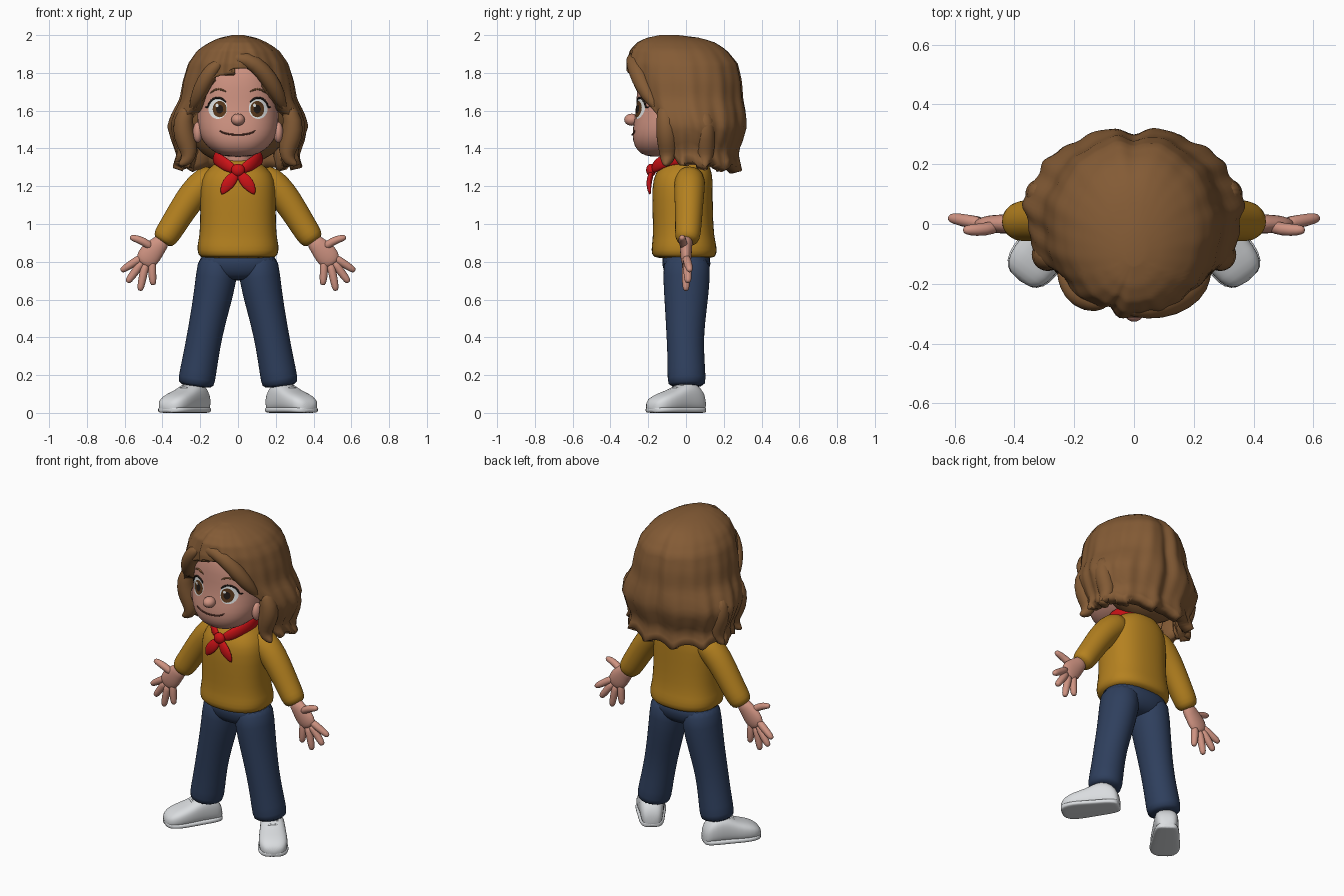
import bpy, bmesh, math
from mathutils import Vector
from mathutils.bvhtree import BVHTree

old = bpy.data.objects.get("Cube")
if old:
    bpy.data.objects.remove(old)


def material(name, r, g, b):
    m = bpy.data.materials.new(name)
    m.use_nodes = True
    m.diffuse_color = (r, g, b, 1)
    bsdf = m.node_tree.nodes["Principled BSDF"]
    bsdf.inputs["Base Color"].default_value = (r, g, b, 1)
    bsdf.inputs["Roughness"].default_value = 0.8
    return m


SKIN = material("skin", .62, .29, .22)
HAIR = material("brown hair", .23, .105, .036)
WOOL = material("mustard wool", .46, .22, .014)
DENIM = material("navy denim", .028, .05, .11)
WHITE = material("shoe white", .7, .72, .74)
RED = material("scarf red", .6, .006, .008)
EYE = material("eye white", .8, .82, .82)
IRIS = material("iris brown", .1, .04, .012)
DARK = material("lash black", .015, .01, .008)
LIP = material("mouth brown", .13, .045, .03)


def finish(name, bm, mat, subdiv=0):
    bmesh.ops.recalc_face_normals(bm, faces=bm.faces)
    mesh = bpy.data.meshes.new(name)
    bm.to_mesh(mesh)
    bm.free()
    mesh.materials.append(mat)
    mesh.shade_smooth()
    ob = bpy.data.objects.new(name, mesh)
    bpy.context.collection.objects.link(ob)
    if subdiv:
        mod = ob.modifiers.new("smooth", "SUBSURF")
        mod.levels = mod.render_levels = subdiv
    return ob


def skin_rings(name, rings, mat, subdiv=1, caps=(True, True)):
    """Bridge equal rings of points, closing the ends."""
    bm = bmesh.new()
    rows = [[bm.verts.new(p) for p in ring] for ring in rings]
    n = len(rows[0])
    for low, high in zip(rows, rows[1:]):
        for i in range(n):
            j = (i + 1) % n
            bm.faces.new((low[i], low[j], high[j], high[i]))
    for row, cap in zip((rows[0], rows[-1]), caps):
        if cap:
            bm.faces.new(row)
    return finish(name, bm, mat, subdiv)


def section(a, b, p, n):
    """Superellipse outline."""
    for i in range(n):
        c, s = math.cos(math.tau * i / n), math.sin(math.tau * i / n)
        yield (a * math.copysign(abs(c) ** (2 / p), c),
               b * math.copysign(abs(s) ** (2 / p), s))


def body(name, profile, mat, p=2.2, n=24):
    """Upright form; profile rows are height, half width, front y, back y."""
    rings = [[(u, (f + k) / 2 + v, z) for u, v in section(w, (k - f) / 2, p, n)]
             for z, w, f, k in profile]
    return skin_rings(name, rings, mat)


def tube(name, path, radii, mat, ref="Y", p=2, n=14, along=None, side=1):
    """Sweep along a path; radii are one number or (across, along ref)."""
    pts = [Vector((x * side, y, z)) for x, y, z in path]
    axis = Vector((0, ref == "Y", ref == "Z"))
    rings = []
    for i, c in enumerate(pts):
        t = along or (pts[min(i + 1, len(pts) - 1)] - pts[max(i - 1, 0)])
        t = t.normalized()
        v = (axis - t * axis.dot(t)).normalized()
        u = v.cross(t)
        a, b = radii[i] if isinstance(radii[i], tuple) else (radii[i], radii[i])
        rings.append([c + u * x + v * y for x, y in section(a, b, p, n)])
    return skin_rings(name, rings, mat)


def ball(name, center, size, mat):
    bm = bmesh.new()
    bmesh.ops.create_uvsphere(bm, u_segments=24, v_segments=14, radius=1)
    for v in bm.verts:
        v.co = Vector(center) + v.co * Vector(size)
    return finish(name, bm, mat)


def table(rows, x):
    """Linear lookup in rows sorted by their first number."""
    for lo, hi in zip(rows, rows[1:]):
        if x <= hi[0]:
            k = max(0, (x - lo[0]) / (hi[0] - lo[0]))
            return [a + (b - a) * k for a, b in zip(lo[1:], hi[1:])]
    return rows[-1][1:]


# Sweater body, trouser seat, neck, head
body("sweater", [(.815, .19, -.16, .145), (.835, .215, -.185, .165), (.89, .218, -.183, .163),
                 (.93, .205, -.175, .15), (1.05, .2, -.178, .143), (1.2, .205, -.182, .143),
                 (1.27, .185, -.165, .14), (1.32, .125, -.12, .12), (1.35, .08, -.09, .09)], WOOL, 2.4)
body("trouser_seat", [(.7, .1, -.07, .07), (.73, .17, -.11, .11), (.78, .205, -.13, .135),
                      (.87, .2, -.13, .13)], DENIM, 2.4)
body("neck", [(1.25, .08, -.1, .08), (1.34, .075, -.1, .07), (1.45, .08, -.12, .07)], SKIN)
head = body("head", [(1.355, .05, -.19, -.05), (1.37, .11, -.24, 0), (1.41, .168, -.275, .08),
                     (1.47, .208, -.287, .13), (1.54, .218, -.277, .15), (1.62, .215, -.262, .17),
                     (1.72, .21, -.262, .17), (1.82, .185, -.25, .15), (1.9, .11, -.19, .1)],
            SKIN, 2.4, 32)
ball("nose", (0, -.287, 1.552), (.036, .04, .032), SKIN)

# Limbs, scarf halves and ears, both sides
fingers = {"index": [(.5, 0, .83), (.56, .01, .79), (.607, .02, .76), (.62, .02, .75)],
           "middle": [(.5, 0, .81), (.55, .01, .74), (.58, .01, .7), (.587, .01, .69)],
           "ring": [(.485, 0, .8), (.505, 0, .72), (.516, 0, .66), (.518, 0, .645)],
           "little": [(.455, 0, .82), (.455, 0, .74), (.45, 0, .69), (.448, 0, .675)],
           "thumb": [(.45, -.005, .87), (.5, -.02, .91), (.555, -.02, .927), (.573, -.02, .93)]}
foot = Vector((.595, -.8, 0))
last = [(0, .035, .06), (.015, .058, .12), (.07, .07, .165), (.13, .073, .165), (.19, .08, .128),
        (.26, .086, .108), (.315, .075, .085), (.345, .04, .055)]
for tag, s in (("left", 1), ("right", -1)):
    tube(tag + "_trouser_leg",
         [(.105, .005, .85), (.112, .003, .72), (.145, 0, .56), (.175, -.005, .42), (.2, 0, .28),
          (.22, .004, .17), (.224, .004, .135)],
         [(.105, .125), (.112, .127), (.1, .113), (.094, .1), (.095, .098), (.1, .104), (.09, .095)],
         DENIM, side=s, n=20)
    tube(tag + "_sleeve",
         [(.1, .02, 1.25), (.17, .02, 1.23), (.24, .017, 1.155), (.3, .015, 1.065), (.355, .012, .975),
          (.385, .008, .93), (.405, .005, .9)],
         [.07, .085, .08, .074, .07, .068, .05], WOOL, side=s, n=18)
    tube(tag + "_palm", [(.385, .005, .925), (.425, 0, .885), (.465, 0, .84), (.495, 0, .8), (.505, 0, .785)],
         [(.04, .035), (.05, .033), (.066, .032), (.056, .026), (.03, .016)], SKIN, side=s)
    for finger, path in fingers.items():
        tube(f"{tag}_{finger}_finger", path, [.024, .023, .02, .01], SKIN, side=s, n=10)
    # Shoe upper, sole and laces follow the turned-out foot
    d = Vector((foot.x * s, foot.y, 0))
    heel = Vector((.178, .085, 0))
    tube(tag + "_shoe", [heel + foot * q + Vector((0, 0, h / 2)) for q, w, h in last],
         [(w, h / 2) for q, w, h in last], WHITE, "Z", 2.8, 20, d, s)
    tube(tag + "_sole", [heel + foot * q + Vector((0, 0, .016)) for q, w, h in last],
         [(w * 1.06, .016) for q, w, h in last], WHITE, "Z", 4, 20, d, s)
    across = Vector((.8, .595, 0))
    for i in range(3):
        mid = heel + foot * (.15 + .03 * i) + Vector((0, 0, .157 - .017 * i))
        tube(f"{tag}_lace_{i + 1}", [mid + across * k - Vector((0, 0, abs(k) * .4)) for k in (-.04, 0, .04)],
             [.007] * 3, WHITE, "Z", side=s, n=8)
    tube(tag + "_scarf_band",
         [(.01, -.175, 1.282), (.06, -.16, 1.31), (.11, -.1, 1.345), (.125, 0, 1.35), (.08, .09, 1.34),
          (0, .115, 1.335)], [(.014, .02)] + [(.018, .036)] * 5, RED, "Z", side=s)
    tube(tag + "_scarf_tail", [(.005, -.18, 1.275), (.035, -.195, 1.235), (.068, -.197, 1.195), (.088, -.19, 1.155)],
         [(.018, .013), (.036, .016), (.032, .013), (.005, .005)], RED, side=s)
    ball(tag + "_ear", (.213 * s, -.115, 1.485), (.026, .036, .055), SKIN)
ball("scarf_knot", (0, -.185, 1.285), (.036, .026, .034), RED)

# Hair shell: hemline by angle from the front, outline by height
HEM = [(0, 1.825), (20, 1.82), (33, 1.75), (44, 1.64), (52, 1.59), (56, 1.5), (61, 1.36), (68, 1.3),
       (120, 1.29), (180, 1.27)]
OUTLINE = [(1.27, .345, -.18, .3), (1.31, .34, -.18, .29), (1.38, .315, -.19, .275), (1.44, .345, -.21, .3),
           (1.52, .368, -.24, .325), (1.59, .345, -.28, .32), (1.66, .308, -.3, .305), (1.76, .292, -.312, .298),
           (1.85, .265, -.312, .278), (1.92, .215, -.295, .22), (1.96, .155, -.26, .16), (1.985, .1, -.21, .08),
           (2, .03, -.14, -.04)]
COLS, ROWS = 144, 28
rings = []
for r in range(ROWS + 1):
    t = r / ROWS
    ring = []
    for c in range(COLS):
        deg = 360 * c / COLS - 180
        a = math.radians(deg)
        low = table(HEM, abs(deg))[0] - .035 * math.exp(-((deg + 18) / 8) ** 2)
        if abs(deg) > 66:
            low += .035 * abs(math.sin(5.5 * a))
        z = 2 - (2 - low) * t ** 1.5
        w, f, k = table(OUTLINE, z)
        wave = .022 * math.sin(11 * a + 5 * z) + .012 * math.sin(23 * a - 7 * z)
        groove = .06 * math.exp(-((180 - abs(deg)) / 7) ** 2) + .05 * math.exp(-((deg + 18) / 5) ** 2)
        q = 1 + wave * t - groove * min(1, 3 * t)
        ring.append((w * q * math.sin(a), (f + k) / 2 - (k - f) / 2 * q * math.cos(a), z))
    rings.append(ring)
hair = skin_rings("hair_shell", rings, HAIR, 0, (True, False))
thick = hair.modifiers.new("thickness", "SOLIDIFY")
thick.thickness, thick.offset = .06, -1
ball("hair_inner_mass", (0, .09, 1.58), (.29, .19, .27), HAIR)

# Loose locks beside the face and the swept fringe
for tag, s in (("left", 1), ("right", -1)):
    tube(tag + "_side_lock",
         [(.255, -.12, 1.64), (.295, -.105, 1.55), (.285, -.1, 1.46), (.255, -.095, 1.38), (.27, -.1, 1.33),
          (.315, -.11, 1.31)], [.03, .055, .06, .048, .036, .008], HAIR, side=s)
    tube(tag + "_back_lock", [(.3, .1, 1.6), (.325, .1, 1.5), (.28, .1, 1.4), (.29, .1, 1.33), (.34, .1, 1.3)],
         [.04, .055, .055, .04, .008], HAIR, side=s)
tube("left_fringe", [(-.085, -.255, 1.86), (0, -.28, 1.885), (.09, -.275, 1.855), (.165, -.245, 1.77),
                     (.215, -.2, 1.68), (.25, -.15, 1.6)], [.02, .038, .046, .048, .042, .012], HAIR)
tube("right_fringe", [(-.085, -.255, 1.86), (-.13, -.26, 1.83), (-.18, -.24, 1.75), (-.215, -.2, 1.67),
                      (-.25, -.15, 1.6)], [.02, .04, .045, .04, .012], HAIR)

# Painted face, laid on the head surface
bpy.context.view_layer.update()
surface = BVHTree.FromObject(head, bpy.context.evaluated_depsgraph_get())


def on_face(x, z, lift):
    hit = surface.ray_cast(Vector((x, -1, z)), Vector((0, 1, 0)))[0]
    return Vector((x, hit.y - lift, z))


def patch(name, x, z, rx, rz, lift, mat):
    rings = [[on_face(x + u * k, z + v * k, lift) for u, v in section(rx, rz, 2, 28)]
             for k in (.1, .4, .7, 1)]
    skin_rings(name, rings, mat, 0, (True, False))


def stroke(name, points, width, mat):
    path = [on_face(x, z, .003) for x, z in points]
    tube(name, path, [width * .5] + [width] * (len(path) - 2) + [width * .4], mat, n=8)


for tag, s, look in (("left", 1, .102), ("right", -1, -.097)):
    x = .107 * s
    patch(tag + "_eye_white", x, 1.612, .05, .056, .003, EYE)
    patch(tag + "_iris", look, 1.608, .037, .043, .006, IRIS)
    patch(tag + "_pupil", look, 1.608, .019, .023, .008, DARK)
    patch(tag + "_eye_glint", look - .014, 1.628, .008, .009, .0095, EYE)
    arc = [math.radians(d) for d in range(150, -1, -25)]
    stroke(tag + "_upper_lash", [(x + s * .053 * math.cos(d), 1.612 + .058 * math.sin(d)) for d in arc]
           + [(x + s * .07, 1.622)], .006, DARK)
    stroke(tag + "_eyebrow", [(s * .06, 1.698), (s * .09, 1.715), (s * .12, 1.715), (s * .15, 1.69)], .006, HAIR)
stroke("smile", [(-.1, 1.497), (-.085, 1.484), (-.045, 1.474), (0, 1.472), (.045, 1.474), (.08, 1.484),
                 (.095, 1.499)], .005, LIP)
